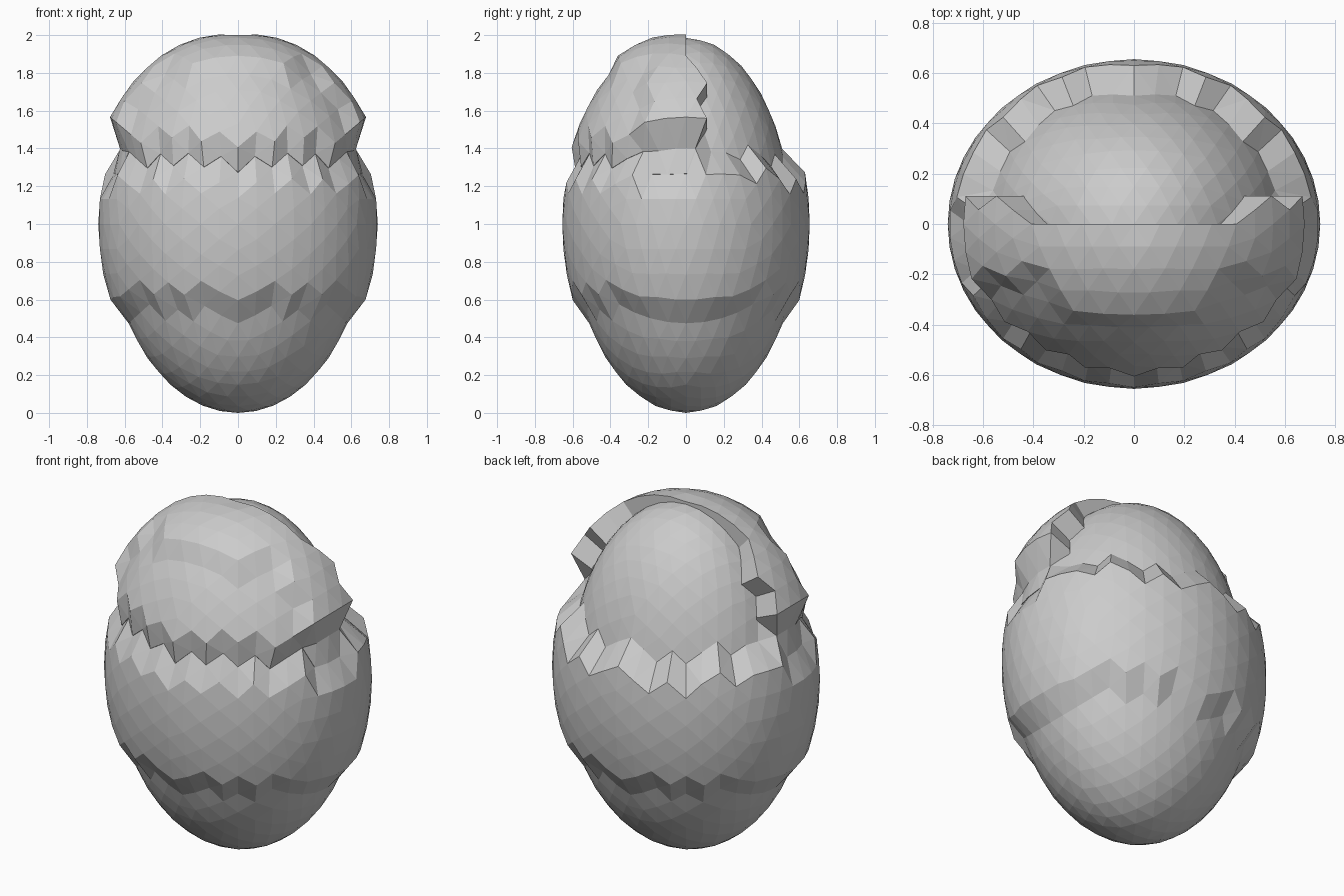
import bpy, bmesh, math
from mathutils import Vector

cube = bpy.data.objects.get("Cube")
if cube:
    bpy.data.objects.remove(cube, do_unlink=True)

WIDTH, DEPTH, HEIGHT = 0.74, 0.655, 1.0

grey = bpy.data.materials.new("stone grey")
grey.use_nodes = True
grey.diffuse_color = (0.6, 0.6, 0.6, 1)
grey.node_tree.nodes["Principled BSDF"].inputs["Base Color"].default_value = (0.6, 0.6, 0.6, 1)


def facet_ball():
    """Unit triangle ball, with an edge facing each axis."""
    bm = bmesh.new()
    phi = (1 + math.sqrt(5)) / 2
    for a in (-1, 1):
        for b in (-phi, phi):
            for co in ((0, b, a), (b, a, 0), (a, 0, b)):
                bm.verts.new(Vector(co).normalized())
    bmesh.ops.convex_hull(bm, input=bm.verts[:])
    for _ in range(3):
        bmesh.ops.subdivide_edges(bm, edges=bm.edges[:], cuts=1, use_grid_fill=True)
        for v in bm.verts:
            v.co.normalize()
    return bm


def place(d, side=1.0, up=1.0):
    return Vector((d.x * WIDTH * side, d.y * DEPTH * side, HEIGHT + d.z * up))


def finish(bm, name):
    bmesh.ops.recalc_face_normals(bm, faces=bm.faces[:])
    mesh = bpy.data.meshes.new(name)
    bm.to_mesh(mesh)
    bm.free()
    mesh.materials.append(grey)
    obj = bpy.data.objects.new(name, mesh)
    bpy.context.collection.objects.link(obj)


def back_limit(d):
    return 0.02 if d.z > 0.86 else 0.19


def is_neck(d):
    return d.z < 0.38 + 0.05 * abs(d.x)


def body_point(d):
    if d.z < -0.42:                                   # narrow base
        return place(d, 0.92)
    if d.z < (0.3 if d.y > 0 else 0.26):              # wide middle
        return place(d)
    if is_neck(d) and d.y < 0.19:                     # neck groove
        return place(d, 0.92)
    return place(d, 0.85, 0.985)                      # inner dome


def hood_point(d):
    if is_neck(d):
        return place(d, 0.925)
    if d.y < -0.33 and d.z < 0.8:                     # rounded face
        return place(d, 1.01, 1.01)
    r = 1 + 0.09 * math.hypot(d.x, d.y)               # raised rim
    return place(d, r, r)


# Egg-shaped body
bm = facet_ball()
for v in bm.verts:
    v.co = body_point(v.co.copy())
finish(bm, "egg_body")

# Hood over the front of the dome
bm = facet_ball()
outside = [v for v in bm.verts if v.co.z < 0.26 or v.co.y > back_limit(v.co)]
bmesh.ops.delete(bm, geom=outside, context='VERTS')
for v in bm.verts:
    v.co = hood_point(v.co.copy())

# Hood edge turned inward to meet the dome
rim = [e for e in bm.edges if e.is_boundary]
wall = bmesh.ops.extrude_edge_only(bm, edges=rim)["geom"]
for v in wall:
    if isinstance(v, bmesh.types.BMVert):
        v.co.x *= 0.8
        v.co.z = HEIGHT + (v.co.z - HEIGHT) * 0.9
        if v.co.y < 0:
            v.co.y *= 0.85
finish(bm, "front_hood")
